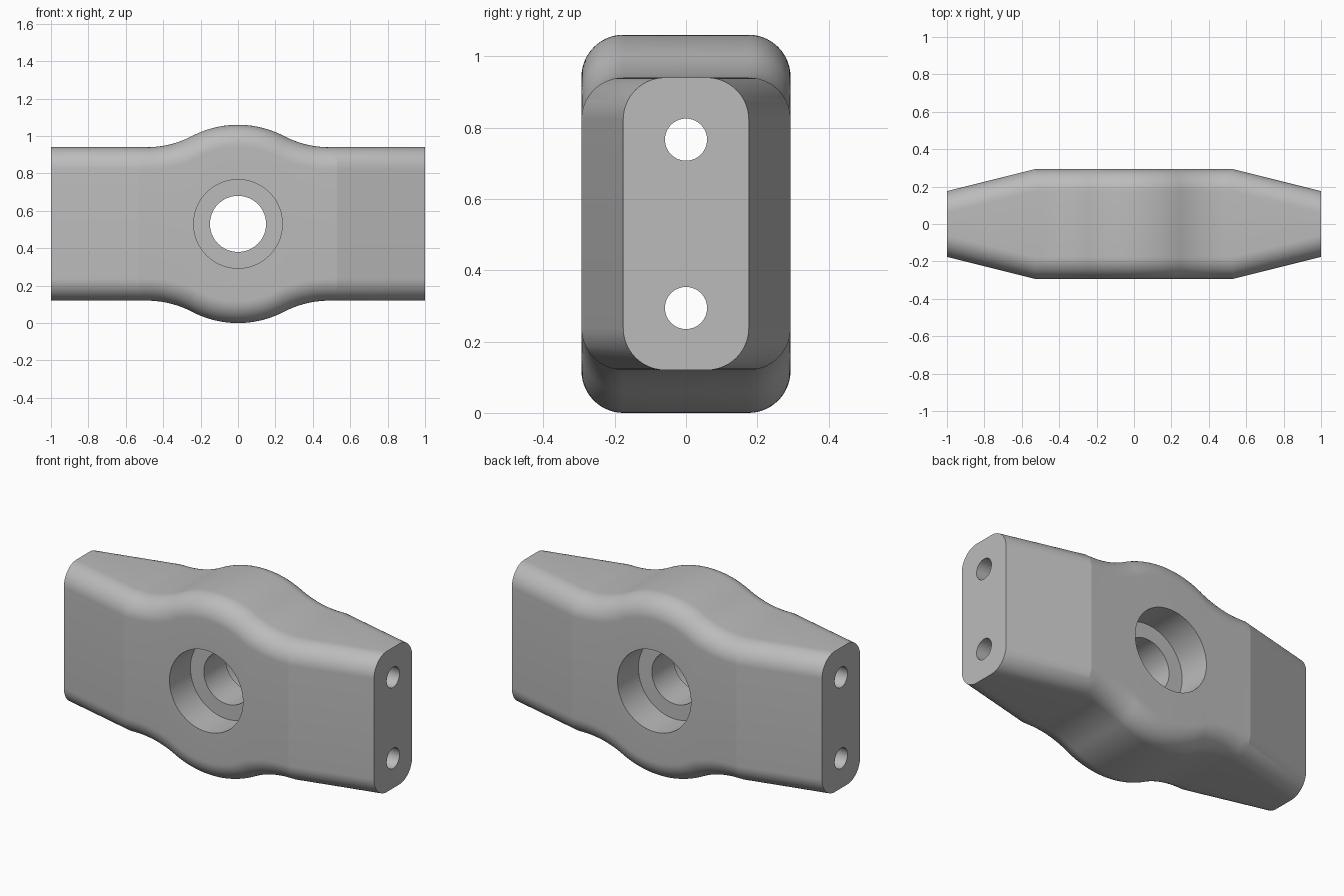
import bpy
import bmesh
from math import pi, sin, cos, acos, sqrt, radians

cube = bpy.data.objects.get("Cube")
if cube:
    bpy.data.objects.remove(cube, do_unlink=True)

MID = 0.53        # height of the centre line
FLAT = 0.41       # half height of the straight arms
BULGE = 0.53      # half height and arc radius of the round middle
DEPTH, END_DEPTH = 0.293, 0.176
TAPER_X = 0.53    # where the arms start to narrow
FILLET = 0.118

steel = bpy.data.materials.new("grey steel")
steel.use_nodes = True
colour = (0.5, 0.5, 0.5, 1)
steel.diffuse_color = colour
steel.node_tree.nodes["Principled BSDF"].inputs["Base Color"].default_value = colour

# Outline: convex arc flowing into an equal concave arc, then a straight arm
bend = acos(1 - (BULGE - FLAT) / 2 / BULGE)
run = BULGE * sin(bend)


def half_height(x):
    x = abs(x)
    if x < run:
        return sqrt(BULGE ** 2 - x ** 2), x / BULGE
    if x < 2 * run:
        d = 2 * run - x
        return FLAT + BULGE - sqrt(BULGE ** 2 - d ** 2), d / BULGE
    return FLAT, 0


def half_depth(x):
    t = max(0, (abs(x) - TAPER_X) / (1 - TAPER_X))
    return DEPTH + (END_DEPTH - DEPTH) * t


def section(bm, x, steps=14):
    """Rounded rectangle across the body at x."""
    h, slope = half_height(x)
    d = half_depth(x)
    rz = FILLET / sqrt(1 - slope ** 2)
    ring = []
    for q, (sy, sz) in enumerate([(1, 1), (-1, 1), (-1, -1), (1, -1)]):
        for i in range(steps + 1):
            a = pi / 2 * (q + i / steps)
            ring.append(bm.verts.new((x, sy * (d - FILLET) + FILLET * cos(a),
                                      MID + sz * (h - rz) + rz * sin(a))))
    return ring


# Body lofted through the sections
half = [2 * run * i / 28 for i in range(29)] + [TAPER_X, 1]
xs = [-x for x in reversed(half[1:])] + half
bm = bmesh.new()
rings = [section(bm, x) for x in xs]
for a, b in zip(rings, rings[1:]):
    for i in range(len(a)):
        j = (i + 1) % len(a)
        bm.faces.new((a[i], a[j], b[j], b[i]))
bm.faces.new(rings[0])
bm.faces.new(rings[-1])
bmesh.ops.recalc_face_normals(bm, faces=bm.faces)
mesh = bpy.data.meshes.new("hammer_body")
bm.to_mesh(mesh)
bm.free()
body = bpy.data.objects.new("hammer_body", mesh)
bpy.context.collection.objects.link(body)
mesh.materials.append(steel)


def drill(radius, length, location, rotation):
    """Cut a round hole through the body."""
    bpy.ops.mesh.primitive_cylinder_add(vertices=72, radius=radius, depth=length,
                                        location=location, rotation=rotation)
    cutter = bpy.context.object
    cutter.hide_render = True
    cutter.data.materials.append(steel)
    mod = body.modifiers.new("hole", 'BOOLEAN')
    mod.operation = 'DIFFERENCE'
    mod.solver = 'EXACT'
    mod.object = cutter
    bpy.context.view_layer.objects.active = body
    bpy.ops.object.modifier_apply(modifier=mod.name)
    bpy.data.objects.remove(cutter, do_unlink=True)


# Central bore with a counterbore on each side
across = (pi / 2, 0, 0)
drill(0.15, 1, (0, 0, MID), across)
for side in (-1, 1):
    drill(0.237, 0.4, (0, side * 0.3, MID), across)

# Two long holes running from end to end
for side in (-1, 1):
    drill(0.059, 2.4, (0, 0, MID + side * 0.236), (0, pi / 2, 0))

bpy.ops.object.select_all(action='DESELECT')
body.select_set(True)
bpy.context.view_layer.objects.active = body
bpy.ops.object.shade_smooth_by_angle(angle=radians(12))
